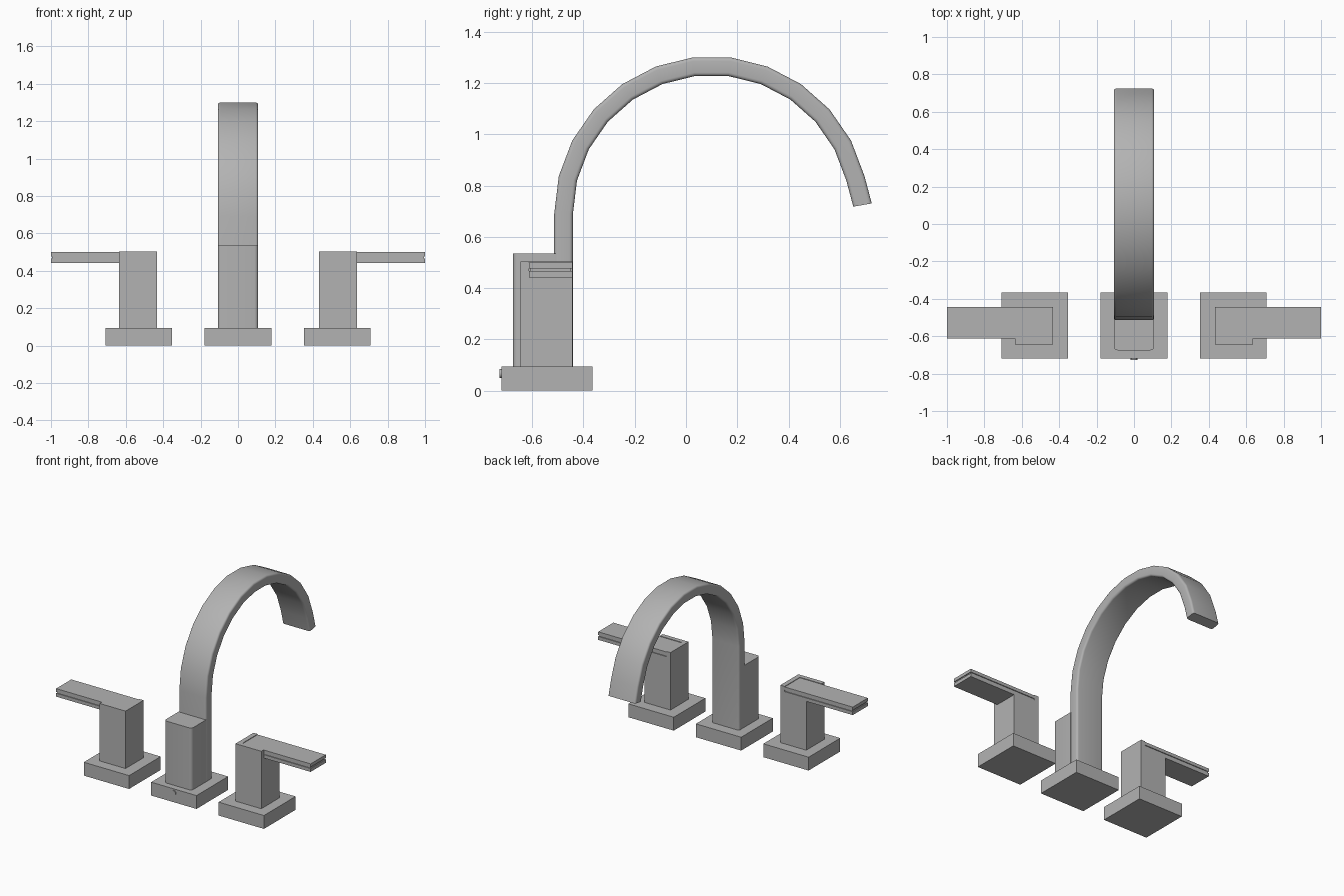
import bpy, bmesh
from math import pi, sin, cos, radians
from mathutils import Vector

cube = bpy.data.objects.get("Cube")
if cube:
    bpy.data.objects.remove(cube, do_unlink=True)

metal = bpy.data.materials.new("brushed grey metal")
metal.use_nodes = True
grey = (0.45, 0.45, 0.45, 1)
metal.diffuse_color = grey
metal.node_tree.nodes["Principled BSDF"].inputs["Base Color"].default_value = grey


def loft(name, rings):
    """Skin a list of matching closed rings and cap both ends."""
    bm = bmesh.new()
    loops = [[bm.verts.new(p) for p in ring] for ring in rings]
    for a, b in zip(loops, loops[1:]):
        for i in range(len(a)):
            j = (i + 1) % len(a)
            bm.faces.new((a[i], a[j], b[j], b[i]))
    bm.faces.new(loops[0][::-1])
    bm.faces.new(loops[-1])
    bmesh.ops.recalc_face_normals(bm, faces=bm.faces)
    mesh = bpy.data.meshes.new(name)
    bm.to_mesh(mesh)
    bm.free()
    mesh.materials.append(metal)
    obj = bpy.data.objects.new(name, mesh)
    bpy.context.collection.objects.link(obj)
    bpy.ops.object.select_all(action="DESELECT")
    obj.select_set(True)
    bpy.context.view_layer.objects.active = obj
    bpy.ops.object.shade_smooth_by_angle(angle=radians(30))
    return obj


def prism(name, outline, z0, z1):
    return loft(name, [[(x, y, z) for x, y in outline] for z in (z0, z1)])


def box(name, x0, x1, y0, y1, z0, z1):
    return prism(name, [(x0, y0), (x1, y0), (x1, y1), (x0, y1)], z0, z1)


def corner(cx, cy, r, start, steps=4):
    """Quarter-round points about a corner centre."""
    return [(cx + r * cos(start + i * pi / 2 / steps),
             cy + r * sin(start + i * pi / 2 / steps)) for i in range(steps + 1)]


def rounded(w, h, r):
    signs = [(1, 1), (-1, 1), (-1, -1), (1, -1)]
    return [p for i, (sx, sy) in enumerate(signs)
            for p in corner(sx * (w - r), sy * (h - r), r, i * pi / 2)]


BASE_TOP = 0.095
FRONT, BACK = -0.72, -0.365
HALF = 0.178

# Spout base, its front button, and the upright block with rounded front corners
box("spout_base", -HALF, HALF, FRONT, BACK, 0, BASE_TOP)
button = [(0.018 * cos(a * pi / 8), 0.067 + 0.018 * sin(a * pi / 8)) for a in range(16)]
loft("base_button", [[(x, y, z) for x, z in button] for y in (FRONT + 0.005, FRONT - 0.007)])
W = 0.108
block = [(W, -0.505), (-W, -0.505)]
block += corner(-W + 0.02, -0.655, 0.02, pi) + corner(W - 0.02, -0.655, 0.02, 1.5 * pi)
prism("spout_block", block, BASE_TOP, 0.535)

# Flat arched spout: each station is a centre and the outward angle of its section
R, CY, CZ = 0.5775, 0.1, 0.69
step = pi / 13
stations = [(CY - R, BASE_TOP, pi)]
stations += [(CY + R * cos(pi - i * step), CZ + R * sin(pi - i * step), pi - i * step)
             for i in range(13)]
stations.append((0.6885, 0.724, radians(10)))
section = rounded(W, 0.0365, 0.014)
loft("spout", [[(x, y + d * cos(a), z + d * sin(a)) for x, d in section]
               for y, z, a in stations])

# Handles on both sides: base, notched post and a two-layer lever
for side, s in (("left", 1), ("right", -1)):
    def part(name, x0, x1, y0, y1, z0, z1):
        return box(f"{side}_{name}", s * x0, s * x1, y0, y1, z0, z1)

    part("handle_base", 0.53 - HALF, 0.53 + HALF, FRONT, BACK, 0, BASE_TOP)
    x0, x1, y0, y1 = 0.432, 0.635, -0.645, -0.443
    nx, ny = 0.465, -0.613
    part("handle_post", x0, x1, y0, y1, BASE_TOP, 0.442)
    rim = [(x0, y0), (x1, y0), (x1, ny), (nx, ny), (nx, y1), (x0, y1)]
    prism(f"{side}_handle_post_rim", [(s * x, y) for x, y in rim], 0.442, 0.503)
    part("lever_lower_plate", nx, 1.0, ny, y1, 0.442, 0.466)
    part("lever_core", nx, 0.994, ny + 0.006, y1 - 0.006, 0.466, 0.476)
    part("lever_upper_plate", nx, 1.0, ny, y1, 0.476, 0.499)
